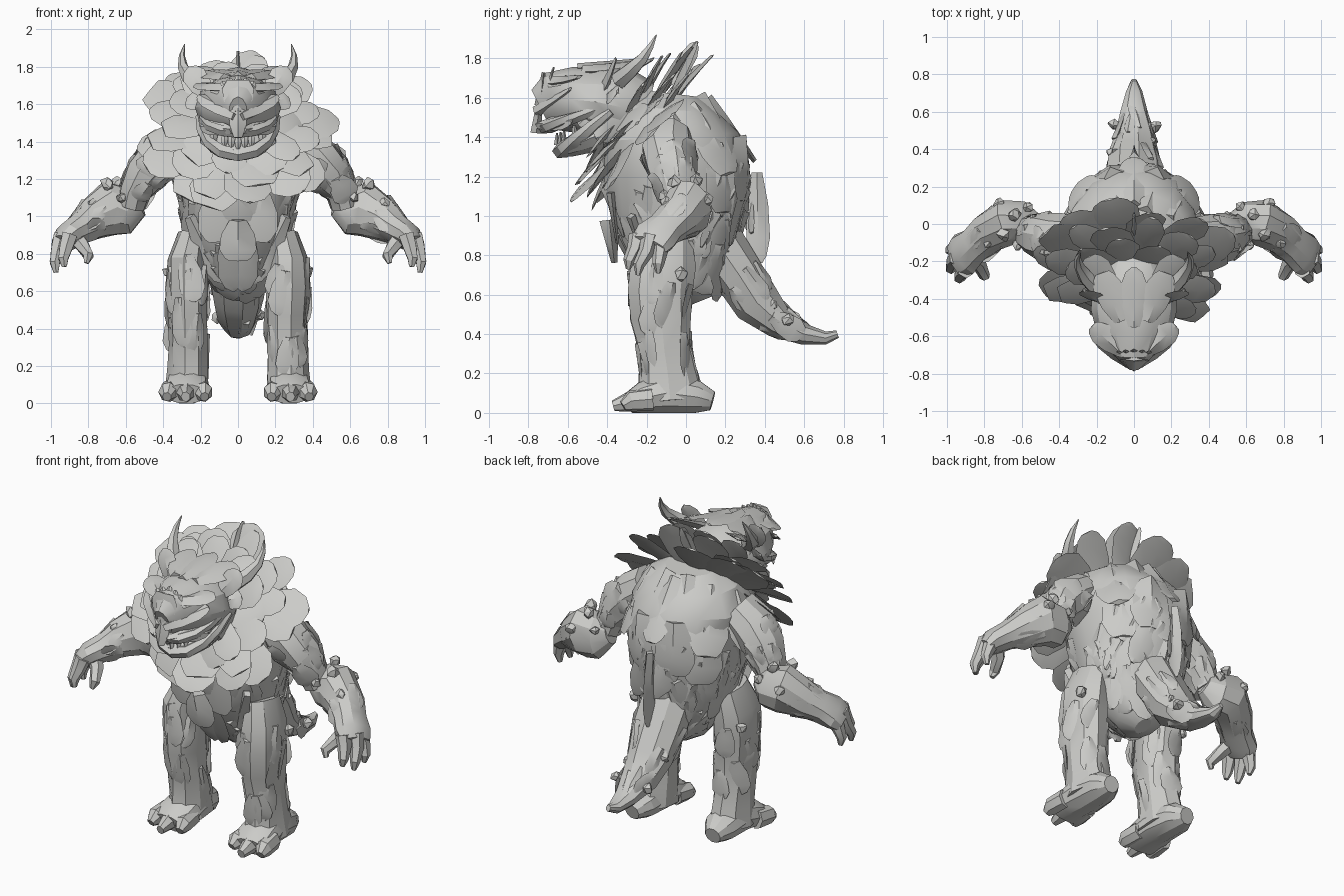
import bpy, bmesh, random
from math import sin, cos, pi, radians
from mathutils import Vector as V, Matrix

random.seed(4)
if "Cube" in bpy.data.objects:
    bpy.data.objects.remove(bpy.data.objects["Cube"], do_unlink=True)

stone = bpy.data.materials.new("pale_grey")
stone.use_nodes = True
stone.diffuse_color = (0.6, 0.6, 0.58, 1)
stone.node_tree.nodes["Principled BSDF"].inputs["Base Color"].default_value = stone.diffuse_color
X, Y, Z = V((1, 0, 0)), V((0, 1, 0)), V((0, 0, 1))


def finish(bm, name, flip=1):
    """Turn the mesh into a named object, mirrored to the right if flip is -1."""
    for v in bm.verts:
        v.co = V((v.co.x * flip, v.co.y, max(v.co.z, 0)))
    bmesh.ops.recalc_face_normals(bm, faces=bm.faces)
    mesh = bpy.data.meshes.new(name)
    bm.to_mesh(mesh)
    bm.free()
    mesh.materials.append(stone)
    ob = bpy.data.objects.new(name, mesh)
    bpy.context.collection.objects.link(ob)
    bpy.context.view_layer.objects.active = ob
    for o in bpy.context.selected_objects:
        o.select_set(False)
    ob.select_set(True)
    bpy.ops.object.shade_smooth_by_angle(angle=radians(28))


def skin(bm, loops):
    """Bridge matching loops of points and cap both ends."""
    rows = [[bm.verts.new(p) for p in loop] for loop in loops]
    n = len(rows[0])
    for a, b in zip(rows, rows[1:]):
        for i in range(n):
            j = (i + 1) % n
            bm.faces.new((a[i], a[j], b[j], b[i]))
    bm.faces.new(rows[0])
    bm.faces.new(rows[-1])


def point(path, side, k, angle):
    """Point and outward normal on a tube; k runs along the path's stations."""
    k = min(max(k, 0), len(path) - 1)
    i = min(int(k), len(path) - 2)
    f = k - i
    row = [a + (b - a) * f for a, b in zip(path[i], path[i + 1])]
    lo, hi = path[max(round(k) - 1, 0)], path[min(round(k) + 1, len(path) - 1)]
    t = (V(hi[:3]) - V(lo[:3])).normalized()
    u = (side - t * side.dot(t)).normalized()
    out = u * cos(angle) * row[3] + t.cross(u) * sin(angle) * row[4]
    return V(row[:3]) + out, out.normalized()


def tube(bm, path, side=X, sides=9, rough=0.0):
    loops = []
    for k in range(len(path)):
        c = V(path[k][:3])
        loop = [point(path, side, k, 2 * pi * i / sides)[0] for i in range(sides)]
        loops.append([c + (p - c) * random.uniform(1 - rough, 1 + rough) for p in loop])
    skin(bm, loops)


def leaf(bm, base, direction, normal, length, width, bend=0.0, tip=0.3, thick=0.025):
    """Ridged leaf or shard with a diamond section."""
    base, d = V(base), V(direction).normalized()
    n = V(normal)
    n = (n - d * n.dot(d)).normalized()
    s = d.cross(n)
    loops = []
    for t, w in ((0, .45), (.35, .9), (.72, 1), (.92, .6 + tip / 4), (1, tip)):
        c = base + d * length * t + n * bend * t * t
        h = thick * (1 - .7 * t)
        loops.append([c + s * width * w, c + n * h, c - s * width * w, c - n * h])
    skin(bm, loops)


def shards(bm, path, side, count, span, length, width, arc=(0, 2 * pi), thick=.025):
    """Overlapping fur shards lying close along the surface of a tube."""
    for i in range(count):
        k = random.uniform(*span)
        ang = arc[0] + (arc[1] - arc[0]) * ((i * .618) % 1)
        p, out = point(path, side, k, ang)
        q = point(path, side, k + 1, ang + random.uniform(-.3, .3))[0]
        leaf(bm, p - out * .01, q - p, out, length * random.uniform(.7, 1.15),
             width * random.uniform(.7, 1.2), 0, .15, thick)


def rock(bm, pos, size):
    r = bmesh.ops.create_icosphere(bm, subdivisions=1, radius=size, matrix=Matrix.Translation(pos))
    for v in r["verts"]:
        v.co += V([random.uniform(-.25, .25) * size for _ in range(3)])


# Torso, listed from shoulders to hips, with hanging fur
torso = [(0, -.06, 1.62, .16, .15), (0, -.07, 1.54, .29, .25), (0, -.08, 1.4, .36, .35),
         (0, -.05, 1.22, .35, .38), (0, -.04, 1.05, .31, .36), (0, -.02, .9, .29, .31),
         (0, .02, .74, .23, .24), (0, .06, .62, .14, .15), (0, .08, .57, .04, .06)]
bm = bmesh.new()
tube(bm, torso, X, 14, .03)
finish(bm, "torso")
bm = bmesh.new()
shards(bm, torso, X, 44, (2.8, 5.8), .26, .075)
shards(bm, torso, X, 20, (2.8, 5), .36, .065, (pi, 2 * pi))
finish(bm, "body_fur")

# Broad belly plates meeting in a point
bm = bmesh.new()
for s in (-1, 1):
    leaf(bm, (s * .26, -.28, 1.0), (-s * .5, .35, -1), -Y, .42, .06, 0, .1)
    leaf(bm, (s * .13, -.38, 1.12), (-s * .1, .12, -1), -Y, .26, .1, 0, .5)
    leaf(bm, (s * .06, -.34, .9), (-s * .12, .5, -1), -Y, .34, .07, 0, .1)
leaf(bm, (0, -.39, .98), (0, .12, -1), -Y, .22, .1, 0, .5, .05)
finish(bm, "belly_plates")

# Large rounded scales over the back, and the upright spine plate
bm = bmesh.new()
for s in (-1, 1):
    for x, y, z, dx, ln, w in ((.06, .06, 1.6, .22, .42, .12), (.18, .02, 1.55, .4, .4, .12),
                               (.27, -.08, 1.5, .6, .33, .11), (.11, .26, 1.4, .08, .32, .12),
                               (.22, .15, 1.36, .14, .34, .12)):
        leaf(bm, (s * x, y, z), (s * dx, .6 if z > 1.5 else .2, -.8),
             (s * x * 1.6, y + .22, .22), ln, w, -.06, .5, .05)
leaf(bm, (0, .1, 1.59), (0, .75, -.85), (0, 1, 1), .4, .09, -.02, .4, .04)
leaf(bm, (0, .36, 1.22), (0, .02, -1), X, .46, .06, 0, .3, .025)
finish(bm, "back_scales")

# Mane: three tilted rings of broad petals round the neck
bm = bmesh.new()
axis, up = V((0, -.72, .69)), V((0, .69, .72))
for count, start, end, shift, width in ((14, .2, .54, -.01, .115), (12, .16, .49, .05, .11),
                                        (11, .12, .41, .11, .1)):
    for i in range(count):
        a = 2 * pi * (i + random.uniform(-.25, .25)) / count + shift * 5
        d = X * cos(a) + up * sin(a)
        reach = (end - start) * random.uniform(.8, 1.08)
        base = V((0, -.22, 1.44)) + axis * shift + d * start
        lean = random.uniform(-.2, .2) + max(sin(a), 0) * .3
        leaf(bm, base, d + axis * lean, axis + X * random.uniform(-.25, .25), reach,
             width * random.uniform(.8, 1.2), -.03, random.choice((.15, .35, .6)), .022)
leaf(bm, (0, -.06, 1.66), (0, .45, .9), X, .25, .04, 0, .1)
finish(bm, "mane")

# Head: skull narrowing to the muzzle, and a deep lower jaw
bm = bmesh.new()
tube(bm, [(0, -.2, 1.52, .15, .16), (0, -.32, 1.55, .22, .2), (0, -.46, 1.58, .23, .18),
          (0, -.58, 1.59, .2, .165), (0, -.68, 1.58, .13, .15), (0, -.74, 1.55, .05, .1)], X, 12)
finish(bm, "skull")
bm = bmesh.new()
tube(bm, [(0, -.26, 1.48, .15, .12), (0, -.4, 1.43, .2, .1), (0, -.52, 1.38, .18, .07),
          (0, -.6, 1.345, .13, .05), (0, -.65, 1.33, .07, .03)], X, 10)
finish(bm, "jaw_bowl")


def arc_strip(name, mid, half, back, rise, thick, tall):
    """Lip or jaw swept as a curved bar from cheek to cheek."""
    bm = bmesh.new()
    path = []
    for i in range(9):
        a = pi * (i - 4) / 8
        grow = .45 + .55 * cos(a)
        path.append((half * sin(a), mid[0] + back * (1 - cos(a)), mid[1] + rise * (1 - cos(a)),
                     thick * grow, tall * grow))
    tube(bm, path, V((0, 1, .01)), 6)
    finish(bm, name)


arc_strip("upper_lip", (-.71, 1.45), .2, .27, .09, .05, .035)
arc_strip("lower_lip", (-.63, 1.33), .21, .25, .2, .05, .04)

# Teeth
bm = bmesh.new()
for i in range(-2, 3):
    x = i * .036
    leaf(bm, (x, -.655 + abs(x) * .5, 1.36 + abs(x) * .2), Z, -Y, .06, .018, 0, .8, .016)
for s in (-1, 1):
    leaf(bm, (s * .13, -.56, 1.37), (0, -.1, 1), -Y, .09, .02, 0, .05)
finish(bm, "teeth")

# Face mask: nose ridge, domed forehead with spikes, angry brows and cheeks
bm = bmesh.new()
leaf(bm, (0, -.76, 1.42), (0, .1, 1), -Y, .2, .05, 0, .6, .03)
leaf(bm, (0, -.74, 1.56), (0, .1, 1), -Y, .17, .085, 0, .7, .03)
for i in range(-2, 3):
    leaf(bm, (i * .03, -.7, 1.66), (i * .2, .3, 1), -Y, .1 - abs(i) * .015, .02, 0, .05, .015)
for s in (-1, 1):
    leaf(bm, (s * .02, -.76, 1.53), (s, .9, .6), (0, -.7, .7), .28, .05, 0, .3, .03)
    leaf(bm, (s * .06, -.69, 1.68), (s, .9, .15), (0, -.4, 1), .22, .065, 0, .4, .03)
    leaf(bm, (s * .03, -.75, 1.46), (s, 1.0, .12), (s * .6, -1, .3), .24, .04, 0, .3)
    leaf(bm, (s * .16, -.54, 1.46), (s * .12, .6, .55), (s, -.5, 0), .26, .07, 0, .3)
    leaf(bm, (s * .18, -.46, 1.4), (s * .03, .6, .3), (s, 0, -.3), .2, .08, 0, .4)
finish(bm, "face_mask")

# Broad plates over the skull
bm = bmesh.new()
for s in (-1, 1):
    leaf(bm, (s * .07, -.52, 1.74), (s * .35, .9, .12), (s * .2, -.2, 1), .28, .08, 0, .5)
    leaf(bm, (s * .12, -.36, 1.7), (s * .5, .8, .4), (s * .2, -.4, 1), .24, .08, 0, .4)
leaf(bm, (0, -.55, 1.75), (0, .9, .12), (0, -.2, 1), .32, .07, 0, .2)
finish(bm, "crown_plates")

arm = [(.3, -.08, 1.4, .12, .12), (.4, -.09, 1.33, .145, .13), (.49, -.07, 1.23, .13, .12),
       (.55, -.05, 1.13, .1, .085), (.57, -.03, 1.06, .09, .08)]
forearm = [(.52, 0, 1.06, .06, .06), (.59, .01, 1.03, .11, .13), (.68, .01, 1.04, .125, .15),
           (.78, -.05, .98, .11, .115), (.85, -.11, .93, .1, .085), (.91, -.16, .89, .12, .075),
           (.95, -.19, .85, .1, .05)]
leg = [(.24, -.1, .9, .08, .13), (.27, -.12, .76, .11, .17), (.27, -.13, .62, .115, .165),
       (.265, -.125, .48, .11, .155), (.265, -.11, .32, .105, .13), (.265, -.09, .18, .11, .15),
       (.27, -.08, .06, .12, .18)]

for s, label in ((1, "left"), (-1, "right")):
    # Horn and ear
    bm = bmesh.new()
    tube(bm, [(.2, -.34, 1.69, .05, .05), (.26, -.28, 1.74, .042, .042), (.295, -.22, 1.8, .028, .03),
              (.3, -.18, 1.86, .016, .018), (.285, -.15, 1.92, .003, .003)], X, 6)
    finish(bm, label + "_horn", s)
    bm = bmesh.new()
    leaf(bm, (.16, -.42, 1.64), (.5, .3, .75), (.1, -1, .3), .2, .065, 0, .1)
    leaf(bm, (.18, -.4, 1.6), (.7, .4, .25), (.1, -1, .5), .11, .06, 0, .2)
    finish(bm, label + "_ear", s)

    # Arm with shoulder shards
    bm = bmesh.new()
    tube(bm, arm, Y, 9, .06)
    shards(bm, arm, Y, 11, (.8, 2.4), .14, .07)
    finish(bm, label + "_upper_arm", s)
    bm = bmesh.new()
    tube(bm, forearm, Y, 10, .04)
    shards(bm, forearm, Y, 5, (2.2, 3.2), .16, .06, thick=.015)
    finish(bm, label + "_forearm", s)

    # Bent fingers and thumb
    bm = bmesh.new()
    for x, y, dx, dy, drop in ((.96, -.13, .03, -.01, .19), (.965, -.2, .02, -.04, .2),
                               (.92, -.26, .02, -.03, .17), (.83, -.21, -.045, -.07, .15)):
        z = .9
        tube(bm, [(x - dx, y - dy / 2, z, .046, .046), (x, y, z - drop * .4, .04, .04),
                  (x + dx * .7, y + dy, z - drop * .75, .03, .03),
                  (x + dx * .4, y + dy * 1.1, z - drop, .012, .015)], Y, 6)
    finish(bm, label + "_fingers", s)

    # Knobs on the forearm and shoulder
    bm = bmesh.new()
    for pos, size in (((.64, .05, 1.18), .035), ((.7, -.06, 1.17), .035), ((.72, .11, 1.08), .034),
                      ((.62, -.11, 1.1), .03), ((.78, -.1, 1.07), .03), ((.57, .09, 1.1), .03),
                      ((.55, -.1, 1.27), .03), ((.37, -.02, .7), .035)):
        rock(bm, pos, size)
    finish(bm, label + "_knobs", s)

    # Leg with long shards
    bm = bmesh.new()
    tube(bm, leg, X, 9, .05)
    shards(bm, leg, X, 16, (.8, 3.8), .24, .065, thick=.02)
    finish(bm, label + "_leg", s)

    # Foot with raised instep, and toes
    bm = bmesh.new()
    tube(bm, [(.28, .135, .06, .05, .05), (.275, .06, .08, .1, .085), (.27, -.1, .1, .115, .11),
              (.275, -.22, .075, .125, .085), (.28, -.29, .05, .12, .055)], X, 10)
    for i in range(-1, 2):
        x = .28 + i * .088
        tube(bm, [(x, -.17, .07, .045, .06), (x + i * .006, -.28, .06, .052, .055),
                  (x + i * .012, -.37 + abs(i) * .05, .035, .025, .028)], X, 7)
    finish(bm, label + "_foot", s)

# Tail with plates and knobs
tail = [(0, .16, .86, .16, .14), (0, .27, .7, .16, .13), (0, .36, .56, .14, .12),
        (0, .47, .46, .11, .085), (0, .6, .4, .075, .055), (0, .71, .38, .045, .035),
        (0, .77, .4, .015, .02)]
bm = bmesh.new()
tube(bm, tail, X, 9, .04)
shards(bm, tail, X, 12, (.3, 3), .2, .055, thick=.02)
for pos in ((.11, .52, .47), (-.11, .53, .46), (.09, .44, .55), (-.12, .38, .6)):
    rock(bm, pos, .035)
finish(bm, "tail")
